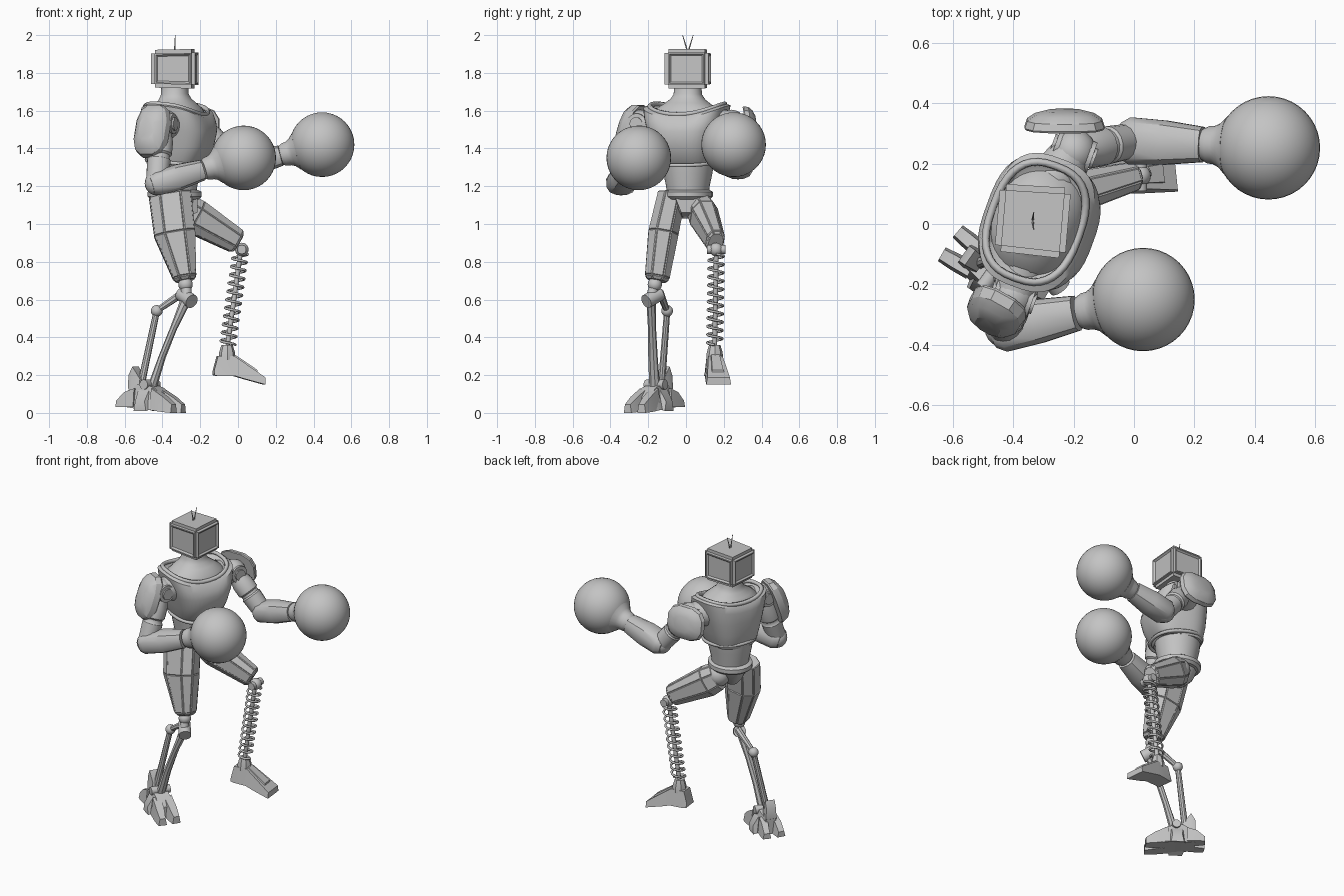
import bpy, bmesh, math
from mathutils import Vector, Matrix

cube = bpy.data.objects.get("Cube")
if cube:
    bpy.data.objects.remove(cube)

metal = bpy.data.materials.new("plain_grey")
metal.use_nodes = True
GREY = (0.55, 0.55, 0.55, 1)
metal.diffuse_color = GREY
metal.node_tree.nodes["Principled BSDF"].inputs["Base Color"].default_value = GREY

UP = Vector((0, 0, 1))
YAW = math.radians(-20)
FWD = Vector((math.cos(YAW), math.sin(YAW), 0))
SIDE = UP.cross(FWD)
MID = Vector((-0.335, 0.01, 0))


def finish(name, bm, angle=35):
    bmesh.ops.recalc_face_normals(bm, faces=bm.faces)
    me = bpy.data.meshes.new(name)
    bm.to_mesh(me)
    bm.free()
    ob = bpy.data.objects.new(name, me)
    bpy.context.collection.objects.link(ob)
    me.materials.append(metal)
    bpy.ops.object.select_all(action='DESELECT')
    bpy.context.view_layer.objects.active = ob
    ob.select_set(True)
    bpy.ops.object.shade_smooth_by_angle(angle=math.radians(angle))
    return ob


def superpoint(t, power):
    """Point on a unit superellipse."""
    a, b = math.cos(t), math.sin(t)
    return math.copysign(abs(a) ** (2 / power), a), math.copysign(abs(b) ** (2 / power), b)


def loft(name, stations, sides=24, u=FWD, power=2, panel=0, angle=35, axis=None):
    """Skin through (centre, radius along u, radius across) rings."""
    axis = axis or (Vector(stations[-1][0]) - Vector(stations[0][0])).normalized()
    u = (u - axis * u.dot(axis)).normalized()
    v = axis.cross(u)
    bm = bmesh.new()
    rings = []
    for c, ru, rv in stations:
        ring = []
        for i in range(sides):
            a, b = superpoint(math.tau * (i + 0.5) / sides, power)
            ring.append(bm.verts.new(Vector(c) + u * ru * a + v * rv * b))
        rings.append(ring)
    walls = []
    for r, s in zip(rings, rings[1:]):
        for i in range(sides):
            j = (i + 1) % sides
            walls.append(bm.faces.new((r[i], r[j], s[j], s[i])))
    bm.faces.new(rings[0][::-1])
    bm.faces.new(rings[-1])
    if panel:
        bmesh.ops.recalc_face_normals(bm, faces=bm.faces)
        bmesh.ops.inset_individual(bm, faces=walls, thickness=panel, depth=panel * 0.8)
    return finish(name, bm, angle)


def rod(name, p, q, r, r2=None, sides=16):
    r2 = r if r2 is None else r2
    d = (Vector(q) - Vector(p)).normalized()
    return loft(name, [(p, r, r), (q, r2, r2)], sides, UP if abs(d.z) < 0.9 else FWD)


def ball(name, c, r, seg=20):
    bm = bmesh.new()
    bmesh.ops.create_uvsphere(bm, u_segments=seg, v_segments=seg // 2, radius=r)
    bmesh.ops.translate(bm, verts=bm.verts, vec=c)
    return finish(name, bm)


def wedge(name, origin, yaw, stations):
    """Four sided block through (x, bottom half width, top half width, bottom, top)."""
    m = Matrix.Translation(origin) @ Matrix.Rotation(math.radians(yaw), 4, 'Z')
    bm = bmesh.new()
    rings = [[bm.verts.new(m @ Vector(p)) for p in
              ((x, -b, lo), (x, b, lo), (x, t, hi), (x, -t, hi))] for x, b, t, lo, hi in stations]
    for r, s in zip(rings, rings[1:]):
        for i in range(4):
            j = (i + 1) % 4
            bm.faces.new((r[i], r[j], s[j], s[i]))
    bm.faces.new(rings[0])
    bm.faces.new(rings[-1])
    return finish(name, bm)


def wire(name, pts, r, closed=False):
    cu = bpy.data.curves.new(name, 'CURVE')
    cu.dimensions = '3D'
    cu.bevel_depth, cu.bevel_resolution, cu.use_fill_caps = r, 1, True
    sp = cu.splines.new('POLY')
    sp.points.add(len(pts) - 1)
    for p, co in zip(sp.points, pts):
        p.co = (*co, 1)
    sp.use_cyclic_u = closed
    cu.materials.append(metal)
    bpy.context.collection.objects.link(bpy.data.objects.new(name, cu))


def body(x, y, z):
    return MID + FWD * x + SIDE * y + UP * z


def shield(name, c, normal, w, h, depth):
    """Faceted armour plate with a flat back, domed along its normal."""
    n = Vector(normal).normalized()
    c = Vector(c)
    side = UP.cross(n).normalized()
    loft(name, [(c + n * depth * d, w * s, h * s) for d, s in
                ((-0.5, 0.97), (-0.4, 1), (0.0, 0.94), (0.3, 0.75), (0.5, 0.45))], 12, side, 2.7, angle=25)


# Head: a rounded box with recessed screen and side panels
bm = bmesh.new()
bmesh.ops.create_cube(bm, size=1)
for v in bm.verts:
    s = 0.95 if v.co.x < 0 else 1
    v.co = Vector((v.co.x * 0.235, v.co.y * 0.235 * s, v.co.z * 0.21 * s))
bmesh.ops.bevel(bm, geom=bm.edges[:], offset=0.02, segments=2, affect='EDGES')
big = sorted(bm.faces, key=lambda f: -f.calc_area())[:6]
for f in big:
    if abs(f.normal.z) < 0.8:
        bmesh.ops.inset_individual(bm, faces=[f], thickness=0.01)
        bmesh.ops.inset_individual(bm, faces=[f], thickness=0.012, depth=-0.01)
bmesh.ops.transform(bm, verts=bm.verts, matrix=Matrix.Translation((-0.335, 0.012, 1.822)) @ Matrix.Rotation(math.radians(-5), 4, 'Z'))
finish("head", bm, 25)
for s in (-1, 1):
    rod("antenna", (-0.335, 0.01 + 0.004 * s, 1.92), (-0.332, 0.01 + 0.028 * s, 2.0), 0.004, 0.002, 6)

# Torso
loft("neck", [(body(x, 0, z), a, b) for x, z, a, b in (
    (0.01, 1.57, 0.145, 0.19), (0.005, 1.605, 0.135, 0.17), (0, 1.635, 0.11, 0.125),
    (0, 1.66, 0.085, 0.092), (0, 1.685, 0.073, 0.075), (0, 1.73, 0.07, 0.07))], 32, power=2.2)
chest = loft("chest", [(body(x, 0, z), a, b) for x, z, a, b in (
    (0, 1.31, 0.135, 0.135), (0.01, 1.34, 0.155, 0.15), (0.02, 1.41, 0.178, 0.17),
    (0.025, 1.49, 0.187, 0.195), (0.02, 1.56, 0.182, 0.217), (0.015, 1.6, 0.168, 0.226),
    (0.01, 1.615, 0.15, 0.205), (0.01, 1.595, 0.13, 0.17))], 40, power=2.9, axis=UP)
for v in chest.data.vertices:
    if v.co.z > 1.54:
        d = v.co - MID
        v.co.z += 0.9 * d.dot(SIDE) ** 2 - 0.1 * d.dot(FWD) - 0.02


def band(name, x, rx, ry, z, rise, tilt, r, power):
    pts = [superpoint(math.tau * i / 40, power) for i in range(40)]
    wire(name, [body(x + rx * a, ry * b, z + rise * b * b - tilt * a) for a, b in pts], r, True)


band("collar", 0.01, 0.15, 0.197, 1.595, 0.038, 0.015, 0.013, 2.6)
band("rib_band", 0.01, 0.155, 0.15, 1.325, 0, 0.015, 0.011, 2.3)
loft("belly", [(body(0, 0, z), a, b) for z, a, b in (
    (1.15, 0.115, 0.11), (1.2, 0.12, 0.115), (1.27, 0.135, 0.13), (1.34, 0.14, 0.14))], 32)
loft("belt", [(body(0, 0, z), a, b) for z, a, b in (
    (1.13, 0.128, 0.115), (1.145, 0.145, 0.13), (1.17, 0.145, 0.13), (1.18, 0.125, 0.115))], 24)
loft("pelvis", [(body(0, 0, z), a, b) for z, a, b in (
    (1.03, 0.05, 0.035), (1.08, 0.1, 0.06), (1.15, 0.125, 0.11))], 12)
wedge("crotch_plate", (-0.25, 0.0, 0), 0, [(-0.06, 0.02, 0.05, 1.03, 1.14), (0.035, 0.025, 0.055, 1.06, 1.135)])

# Arms: shoulder, elbow and glove centre for each side
ARMS = (("right", (-0.4, -0.24, 1.53), (-0.43, -0.345, 1.215), (0.03, -0.25, 1.35)),
        ("left", (-0.2, 0.24, 1.53), (-0.01, 0.275, 1.3), (0.445, 0.252, 1.42)))
for side, sh, el, gl in ARMS:
    sh, el, gl = Vector(sh), Vector(el), Vector(gl)
    d = (gl - el).normalized()
    s = 1 if side == "left" else -1
    root = body(0.02, 0.16 * s, 1.53)
    rod(side + "_shoulder_socket", root, sh, 0.085, 0.07, 20)
    ball(side + "_shoulder_ball", sh, 0.075)
    for r, t in ((0.055, 0.065), (0.035, 0.075)):
        rod(side + "_shoulder_hub", sh - FWD * t, sh + FWD * t, r, sides=20)
    loft(side + "_upper_arm", [(sh.lerp(el, t), r, r) for t, r in
         ((0.1, 0.05), (0.3, 0.066), (0.5, 0.066), (0.53, 0.056), (0.58, 0.056), (0.61, 0.063), (1, 0.058))], 16)
    ball(side + "_elbow", el, 0.064)
    loft(side + "_forearm", [(el.lerp(gl, t), a, b) for t, a, b in
         ((-0.07, 0.05, 0.06), (0.0, 0.065, 0.08), (0.25, 0.07, 0.075), (0.52, 0.056, 0.06))], 12, UP, 2.6)
    loft(side + "_glove_cuff", [(gl - d * t, r, r) for t, r in
         ((0.225, 0.052), (0.205, 0.062), (0.185, 0.064), (0.165, 0.074), (0.14, 0.1))], 24, UP)
    ball(side + "_glove", gl, 0.171, seg=40)
shield("right_shoulder_pad", (-0.465, -0.305, 1.5), (-0.45, -0.8, 0.3), 0.1, 0.15, 0.085)
shield("left_shoulder_pad", (-0.23, 0.345, 1.52), (0, 1, 0.15), 0.135, 0.11, 0.06)

# Thighs with long raised armour panels
loft("right_thigh", [((-0.36, -0.075, 1.155), 0.115, 0.075), ((-0.335, -0.12, 0.95), 0.112, 0.08),
                     ((-0.283, -0.152, 0.72), 0.062, 0.065), ((-0.28, -0.155, 0.7), 0.045, 0.045)],
     8, Vector((1, 0, 0)), 2.5, 0.006, 20)
loft("left_thigh", [((-0.29, 0.075, 1.08), 0.085, 0.065), ((-0.23, 0.095, 1.04), 0.095, 0.072),
                    ((-0.01, 0.155, 0.91), 0.066, 0.048), ((0.0, 0.158, 0.902), 0.05, 0.036)],
     8, UP, 2.5, 0.005, 20)
ball("left_hip", (-0.29, 0.07, 1.09), 0.075)

# Left shin: knee hinge, coil spring around a rod, wedge foot
top, low = Vector((0.012, 0.16, 0.84)), Vector((-0.055, 0.152, 0.36))
ball("left_knee", (0.02, 0.16, 0.865), 0.036)
rod("left_knee_pin", (0.02, 0.11, 0.865), (0.02, 0.21, 0.865), 0.024)
rod("spring_rod", top, low, 0.013)
n = 200
wire("spring", [top.lerp(low, i / n) + Vector((0.04 * math.cos(i / n * 11 * math.tau),
     0.04 * math.sin(i / n * 11 * math.tau), 0)) for i in range(n + 1)], 0.007)
loft("left_ankle", [((-0.058, 0.152, z), r, r) for z, r in ((0.28, 0.045), (0.32, 0.042), (0.36, 0.03))], 8)
wedge("left_foot", (-0.06, 0.152, 0), 6, [(-0.07, 0.05, 0.04, 0.2, 0.225), (-0.05, 0.05, 0.038, 0.195, 0.3),
      (0.04, 0.055, 0.038, 0.195, 0.3), (0.09, 0.06, 0.045, 0.18, 0.265), (0.2, 0.066, 0.06, 0.15, 0.188)])
wedge("left_foot_ridge", (-0.06, 0.152, 0), 6, [(0.04, 0.028, 0.022, 0.28, 0.31), (0.16, 0.035, 0.03, 0.2, 0.228)])

# Right shin: knee joints and linkage rods
ball("right_knee", (-0.278, -0.165, 0.68), 0.038)
rod("right_knee_link", (-0.278, -0.165, 0.68), (-0.27, -0.185, 0.61), 0.028)
rod("right_knee_hub", (-0.3, -0.14, 0.63), (-0.245, -0.21, 0.59), 0.038, sides=20)
loft("main_shin_rod", [((-0.27, -0.185, 0.61), 0.03, 0.025), ((-0.34, -0.18, 0.45), 0.018, 0.022),
                       ((-0.4, -0.175, 0.3), 0.018, 0.026), ((-0.46, -0.165, 0.12), 0.024, 0.03)], 8)
rod("upper_link", (-0.285, -0.14, 0.64), (-0.43, -0.1, 0.54), 0.022, 0.016, 8)
ball("rear_pivot", (-0.43, -0.1, 0.54), 0.031)
rod("rear_shin_rod", (-0.43, -0.1, 0.54), (-0.515, -0.13, 0.14), 0.017, 0.02, 10)

# Right foot: narrow body, paired toes and heel claws, ankle guards
foot = Vector((-0.47, -0.16, 0))
wedge("foot_body", foot, -35, [(-0.11, 0.05, 0.03, 0.03, 0.13), (-0.02, 0.07, 0.045, 0.02, 0.16),
                               (0.07, 0.075, 0.045, 0.015, 0.13), (0.11, 0.068, 0.045, 0.01, 0.08)])
for s in (-1, 1):
    wedge("toe", foot + Vector((0.045, -0.035, 0)) + Vector((0.02, 0.029, 0)) * s, -35 + 4 * s,
          [(0, 0.036, 0.025, 0.015, 0.13), (0.08, 0.034, 0.024, 0.005, 0.085), (0.135, 0.026, 0.018, 0.0, 0.045)])
    wedge("heel_claw", foot + Vector((-0.05, 0.035, 0)) + Vector((0.021, 0.03, 0)) * s, 145 - 5 * s,
          [(0, 0.03, 0.02, 0.03, 0.13), (0.06, 0.03, 0.02, 0.03, 0.11), (0.11, 0.026, 0.018, 0.03, 0.065)])
    wedge("foot_flange", foot + Vector((0.03, 0.043, 0)) * s, -35 + 90 * s,
          [(0, 0.05, 0.035, 0.02, 0.12), (0.035, 0.04, 0.03, 0.01, 0.06)])
wedge("heel_guard", (-0.53, -0.12, 0), -35, [(-0.04, 0.035, 0.03, 0.13, 0.2), (-0.015, 0.04, 0.03, 0.11, 0.245),
                                             (0.03, 0.035, 0.025, 0.08, 0.18)])
rod("ankle_pin", (-0.5, -0.21, 0.15), (-0.43, -0.11, 0.15), 0.026)
